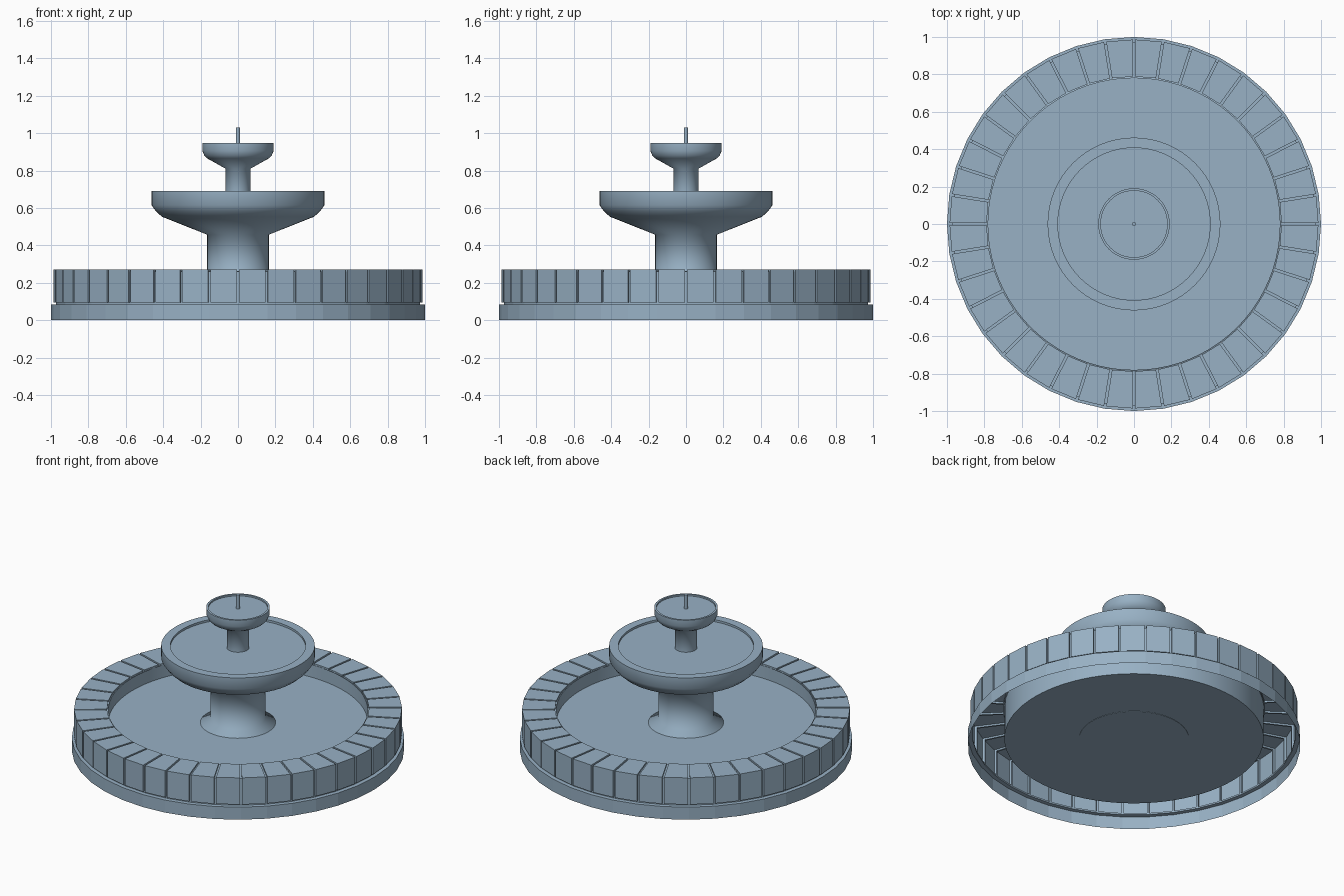
import bpy, bmesh, math

if "Cube" in bpy.data.objects:
    bpy.data.objects.remove(bpy.data.objects["Cube"])

N = 40  # blocks around the rim

# slate blue-grey stone
stone = bpy.data.materials.new("stone")
stone.diffuse_color = (.314, .44, .556, 1)
stone.use_nodes = True
stone.node_tree.nodes["Principled BSDF"].inputs["Base Color"].default_value = stone.diffuse_color


def finish(name, bm, smooth=False):
    bmesh.ops.remove_doubles(bm, verts=bm.verts, dist=0.0005)
    bmesh.ops.recalc_face_normals(bm, faces=bm.faces)
    me = bpy.data.meshes.new(name)
    bm.to_mesh(me)
    bm.free()
    me.materials.append(stone)
    ob = bpy.data.objects.new(name, me)
    bpy.context.collection.objects.link(ob)
    if smooth:
        bpy.ops.object.select_all(action='DESELECT')
        ob.select_set(True)
        bpy.context.view_layer.objects.active = ob
        bpy.ops.object.shade_smooth_by_angle(angle=math.radians(75))
    return ob


def loft(bm, stations):
    """Join a closed loop of equal-length point rows with faces."""
    rows = [[bm.verts.new(p) for p in s] for s in stations]
    for i, a in enumerate(rows):
        b = rows[(i + 1) % len(rows)]
        for j in range(len(a) - 1):
            bm.faces.new((a[j], b[j], b[j + 1], a[j + 1]))


def lathe(name, profile, segs, smooth=True):
    bm = bmesh.new()
    stations = []
    for i in range(segs):
        t = 2 * math.pi * i / segs
        stations.append([(r * math.cos(t), r * math.sin(t), z) for r, z in profile])
    loft(bm, stations)
    return finish(name, bm, smooth)


# open base ring with a narrow lip
lathe("base_ring", [(1, 0), (1, .083), (.972, .083)], N, False)

# rim of stone blocks: raised block profile alternating with recessed joints
block = [(.972, .083), (.972, .094), (.986, .094), (.986, .271), (.788, .271), (.788, .26)]
joint = [(.972, .083), (.972, .094), (.972, .094), (.972, .26), (.788, .26), (.788, .26)]
half_gap = .006
bm = bmesh.new()
stations = []
for i in range(N):
    t = 2 * math.pi * i / N
    for side, prof in ((-1, block), (-1, joint), (1, joint), (1, block)):
        row = []
        for r, z in prof:
            a = t + side * math.asin(half_gap / r)
            row.append((r * math.cos(a), r * math.sin(a), z))
        stations.append(row)
loft(bm, stations)
finish("rim_blocks", bm)

# basin wall and floor, then the water surface
lathe("basin", [(.788, .26), (.78, .264), (.78, .052), (0, .052)], 80)
lathe("basin_water", [(.78, .18), (0, .18)], 80)

# pedestal with flared foot, carrying the large bowl
lathe("pedestal_and_large_bowl", [
    (0, .05), (.33, .05), (.33, .13), (.165, .21), (.165, .457), (.407, .553),
    (.44, .583), (.462, .615), (.462, .69), (.407, .69), (.407, .676), (0, .676)], 64)

# column with the small bowl
lathe("column_and_small_bowl", [
    (0, .676), (.067, .676), (.067, .81), (.165, .865), (.18, .88),
    (.191, .905), (.191, .946), (.178, .946), (.178, .936), (0, .936)], 48)

# water spout
lathe("spout", [(0, .93), (.011, .93), (.011, 1.03), (0, 1.03)], 16)
